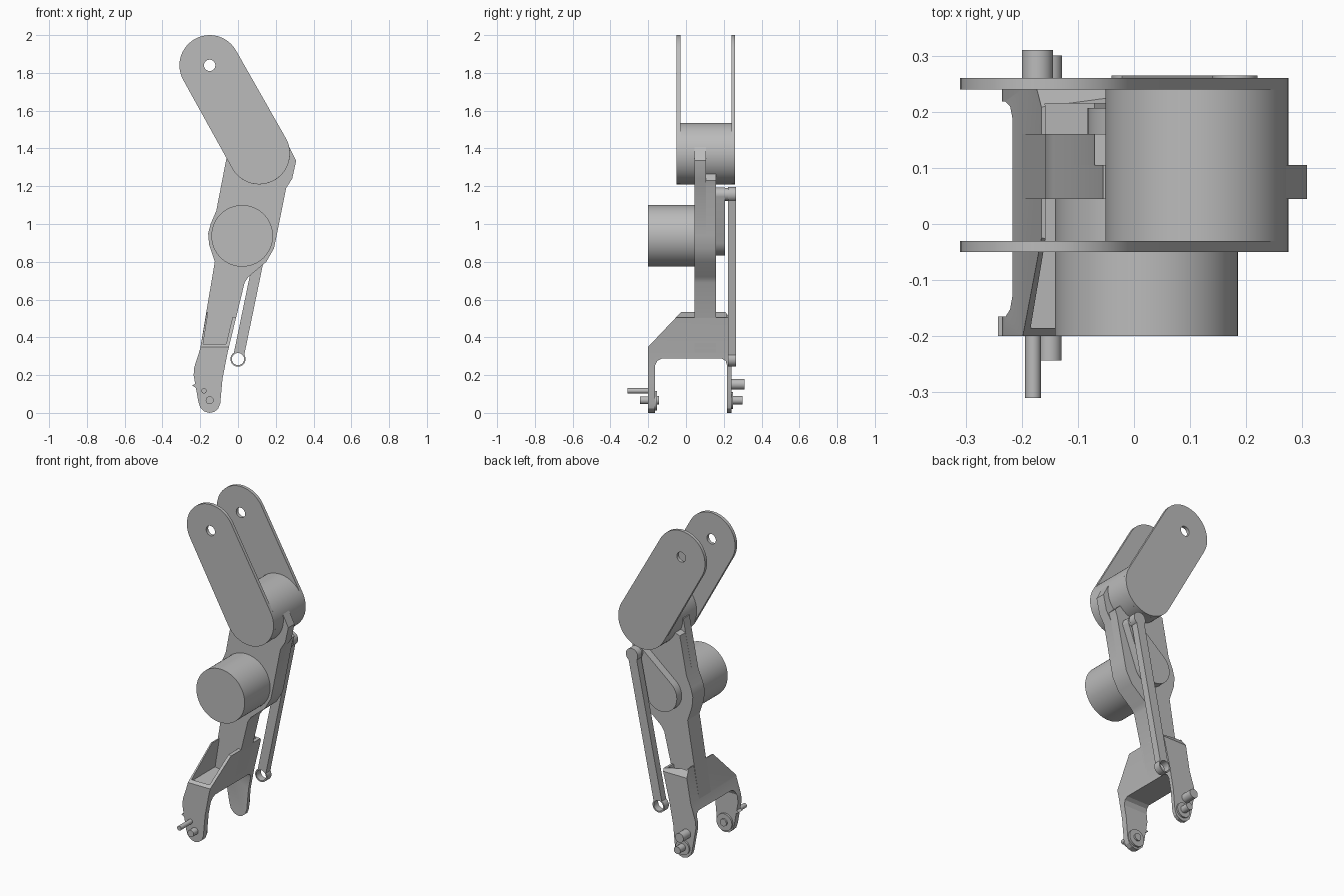
import bpy, bmesh
from math import sin, cos, atan2, pi, radians, hypot

old = bpy.data.objects.get("Cube")
if old:
    bpy.data.objects.remove(old)

grey = bpy.data.materials.new("light grey")
grey.use_nodes = True
grey.diffuse_color = (0.5, 0.5, 0.5, 1)
grey.node_tree.nodes["Principled BSDF"].inputs["Base Color"].default_value = grey.diffuse_color


def prism(name, pts, a, b, axis="y"):
    """Extrude a flat outline from a to b along y (outline in x,z) or x (outline in y,z)."""
    bm = bmesh.new()
    def place(p, d):
        return (p[0], d, p[1]) if axis == "y" else (d, p[0], p[1])
    face = bm.faces.new([bm.verts.new(place(p, a)) for p in pts])
    out = bmesh.ops.extrude_face_region(bm, geom=[face])
    for v in out["geom"]:
        if isinstance(v, bmesh.types.BMVert):
            v.co["xyz".index(axis)] = b
    bmesh.ops.recalc_face_normals(bm, faces=bm.faces)
    mesh = bpy.data.meshes.new(name)
    bm.to_mesh(mesh)
    bm.free()
    ob = bpy.data.objects.new(name, mesh)
    bpy.context.collection.objects.link(ob)
    mesh.materials.append(grey)
    return ob


def hull(c1, r1, c2, r2, n=24):
    """Outline around two circles, the ends joined by straight tangents."""
    dx, dz = c2[0] - c1[0], c2[1] - c1[1]
    ang = atan2(dz, dx)
    tilt = pi / 2 - (r2 - r1) / hypot(dx, dz) * -1
    pts = []
    for c, r, start, sweep in ((c2, r2, ang - tilt, 2 * tilt),
                               (c1, r1, ang + tilt, 2 * (pi - tilt))):
        for i in range(n + 1):
            t = start + sweep * i / n
            pts.append((c[0] + r * cos(t), c[1] + r * sin(t)))
    return pts


def disc(name, c, r, a, b, n=48):
    return prism(name, [(c[0] + r * cos(2 * pi * i / n), c[1] + r * sin(2 * pi * i / n))
                        for i in range(n)], a, b)


def combine(ob, tool, operation="DIFFERENCE"):
    mod = ob.modifiers.new("cut", "BOOLEAN")
    mod.operation, mod.object, mod.solver = operation, tool, "EXACT"
    deps = bpy.context.evaluated_depsgraph_get()
    ob.data = bpy.data.meshes.new_from_object(ob.evaluated_get(deps))
    ob.modifiers.clear()
    bpy.data.objects.remove(tool)


HIP, KNEE, MOTOR, ANKLE = (-0.15, 1.84), (0.112, 1.373), (0.022, 0.937), (-0.15, 0.067)
ROD_TOP, ROD_END = (0.18, 1.157), (0, 0.285)

# Upper arm: two parallel plates with a pivot hole, joined by a drum
for side, y in (("front", -0.05), ("back", 0.24)):
    plate = prism(side + "_upper_plate", hull(HIP, 0.16, KNEE, 0.163), y, y + 0.02)
    combine(plate, disc("hole", HIP, 0.03, y - 0.1, y + 0.1))
disc("joint_drum", KNEE, 0.163, -0.03, 0.24, 64)

# Middle link, thinner at its upper end
left_edge = [(-0.2, 0.34), (-0.123, 0.8), (-0.153, 0.89), (-0.158, 0.95), (-0.145, 1.0), (-0.115, 1.07)]
right_edge = [(0.255, 1.19), (0.205, 0.94), (0.19, 0.87), (0.15, 0.8), (0.055, 0.72),
              (0.035, 0.69), (-0.055, 0.32)]
prism("middle_link", left_edge + [(-0.055, 1.38), (0.1, 1.45), (0.27, 1.41), (0.308, 1.335),
      (0.287, 1.24)] + right_edge, 0.045, 0.105)
prism("middle_link_back", left_edge + [(-0.07, 1.3), (0.1, 1.36), (0.2, 1.3), (0.27, 1.23)]
      + right_edge, 0.105, 0.16)

# Motor, crank and push rod
disc("motor", MOTOR, 0.163, -0.2, 0.045, 64)
prism("crank", hull(MOTOR, 0.105, ROD_TOP, 0.036), 0.16, 0.207)
disc("crank_pin", ROD_TOP, 0.034, 0.175, 0.235)
rod = prism("push_rod", hull(ROD_END, 0.028, ROD_TOP, 0.028), 0.222, 0.265)
combine(rod, disc("eye", ROD_END, 0.04, 0.222, 0.265), "UNION")
combine(rod, disc("end", ROD_TOP, 0.04, 0.222, 0.265), "UNION")
combine(rod, disc("hole", ROD_END, 0.032, 0.1, 0.4))

# Ankle fork: side outline crossed with a front outline
fork = prism("ankle_fork", [(-0.165, 0.535), (-0.01, 0.505), (-0.055, 0.32), (-0.082, 0.18),
             (-0.094, 0.05), (-0.105, 0.022), (-0.125, 0.006), (-0.15, 0), (-0.177, 0.007),
             (-0.2, 0.03), (-0.21, 0.06), (-0.235, 0.2), (-0.232, 0.24), (-0.2, 0.34)], -0.3, 0.3)
combine(fork, prism("span", [(-0.2, -0.1), (-0.2, 0.35), (-0.02, 0.54), (0.205, 0.54),
        (0.24, 0.49), (0.24, -0.1), (0.218, -0.1), (0.218, 0.25), (0.21, 0.275), (0.19, 0.287),
        (-0.13, 0.287), (-0.152, 0.275), (-0.165, 0.25), (-0.165, -0.1)], -0.5, 0.5, "x"),
        "INTERSECT")
# Open pockets on both sides of the link
pocket = [(-0.147, 0.6), (-0.007, 0.6), (-0.07, 0.335), (-0.186, 0.355)]
combine(fork, prism("front_pocket", pocket, -0.185, 0.045))
combine(fork, prism("back_pocket", pocket, 0.16, 0.215))

# Bosses and pins at the feet
disc("front_foot_boss", (-0.15, 0.065), 0.052, -0.17, -0.153)
disc("front_boss_pin", ANKLE, 0.022, -0.16, -0.143)
disc("back_foot_boss", (-0.15, 0.065), 0.045, 0.235, 0.25)
for name, c, r, a, b in (("front_long_pin", (-0.18, 0.117), 0.014, -0.31, -0.19),
                         ("front_short_pin", ANKLE, 0.021, -0.243, -0.19),
                         ("back_upper_pin", (-0.172, 0.152), 0.028, 0.23, 0.31),
                         ("back_lower_pin", ANKLE, 0.022, 0.23, 0.3)):
    disc(name, c, r, a, b, 24)
prism("foot_stop", [(-0.242, 0.145), (-0.215, 0.16), (-0.205, 0.12)], -0.2, -0.165)

# Smooth the round walls, keep real edges sharp
bpy.ops.object.select_all(action="DESELECT")
for ob in bpy.context.collection.objects:
    if ob.type == "MESH":
        ob.select_set(True)
        bpy.context.view_layer.objects.active = ob
bpy.ops.object.shade_smooth_by_angle(angle=radians(25))
